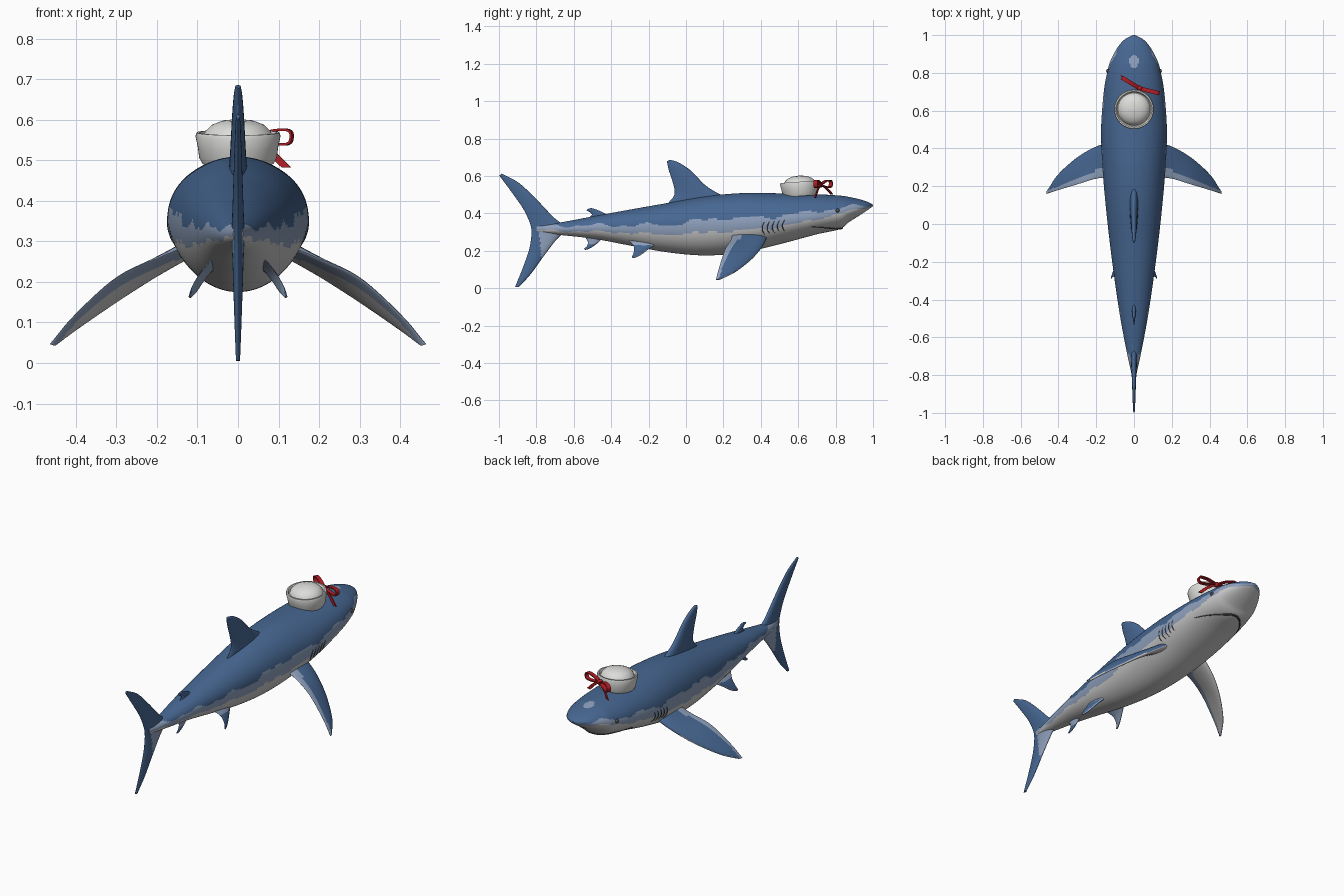
import bpy, bmesh
from math import sin, cos, pi, radians
from mathutils import Vector, Matrix

cube = bpy.data.objects.get("Cube")
if cube:
    bpy.data.objects.remove(cube, do_unlink=True)


def material(name, r, g, b):
    m = bpy.data.materials.new(name)
    m.use_nodes = True
    m.diffuse_color = (r, g, b, 1)
    bsdf = next(n for n in m.node_tree.nodes if n.type == 'BSDF_PRINCIPLED')
    bsdf.inputs["Base Color"].default_value = (r, g, b, 1)
    bsdf.inputs["Roughness"].default_value = 0.7
    return m


BLUE = material("deep_blue", .062, .135, .285)
PALE = material("pale_blue", .27, .35, .50)
BELLY = material("belly_grey", .58, .58, .58)
WHITE = material("hat_white", .72, .72, .70)
RED = material("ribbon_red", .42, .012, .018)
DARK = material("dark_grey", .07, .075, .085)
SKIN = [BLUE, PALE, BELLY]


def smooth(points, steps):
    """Catmull-Rom through points of any dimension."""
    pts = [Vector(p) for p in points]
    pts = [2 * pts[0] - pts[1]] + pts + [2 * pts[-1] - pts[-2]]
    out = []
    for a, b, c, d in zip(pts, pts[1:], pts[2:], pts[3:]):
        for i in range(steps):
            t = i / steps
            out.append(b + (c - a) * (t / 2) + (2 * a - 5 * b + 4 * c - d) * (t * t / 2)
                       + (3 * b - a - 3 * c + d) * (t ** 3 / 2))
    return out + [pts[-2]]


def table(rows, y):
    """Linear lookup in rows sorted by their first value."""
    for a, b in zip(rows, rows[1:]):
        if y <= b[0]:
            t = max(0, (y - a[0]) / (b[0] - a[0]))
            return [p + (q - p) * t for p, q in zip(a, b)]
    return list(rows[-1])


def loft(name, rings, mats, rule=None, angle=50):
    bm = bmesh.new()
    loops = [[bm.verts.new(p) for p in ring] for ring in rings]
    n = len(loops[0])
    for a, b in zip(loops, loops[1:]):
        for k in range(n):
            bm.faces.new((a[k], a[(k + 1) % n], b[(k + 1) % n], b[k]))
    bm.faces.new(loops[0])
    bm.faces.new(loops[-1])
    bmesh.ops.recalc_face_normals(bm, faces=bm.faces)
    if rule:
        for f in bm.faces:
            f.material_index = rule(f.calc_center_median(), f.normal)
    mesh = bpy.data.meshes.new(name)
    bm.to_mesh(mesh)
    bm.free()
    for m in mats:
        mesh.materials.append(m)
    ob = bpy.data.objects.new(name, mesh)
    bpy.context.collection.objects.link(ob)
    bpy.context.view_layer.objects.active = ob
    bpy.ops.object.select_all(action='DESELECT')
    ob.select_set(True)
    bpy.ops.object.shade_smooth_by_angle(angle=radians(angle))
    return ob


def tube(name, path, r, mat):
    """Thin round line tapering at both ends."""
    rings = []
    for i, p in enumerate(path):
        t = (path[min(i + 1, len(path) - 1)] - path[max(i - 1, 0)]).normalized()
        u = t.orthogonal().normalized()
        v = t.cross(u)
        rad = r * (.3 + .7 * sin(pi * i / (len(path) - 1)))
        rings.append([p + (u * cos(a) + v * sin(a)) * rad for a in (k * pi / 3 for k in range(6))])
    loft(name, rings, [mat])


# Body: y, top, bottom, half width, height of widest line
BODY = smooth([(-.80, .335, .30, .012, .318), (-.68, .35, .285, .038, .318), (-.5, .383, .265, .072, .325),
               (-.3, .42, .228, .102, .33), (-.1, .455, .192, .128, .335), (.1, .49, .175, .15, .34),
               (.3, .508, .19, .167, .345), (.5, .507, .235, .174, .36), (.7, .502, .288, .16, .385),
               (.82, .495, .315, .138, .405), (.87, .488, .352, .122, .415), (.93, .475, .39, .09, .43),
               (.975, .46, .42, .052, .44), (1.0, .446, .439, .006, .443)], 12)


def skin_point(row, a, lift=0):
    y, top, bot, w, zc = row
    h = top - zc if sin(a) > 0 else zc - bot
    return Vector(((w + lift) * cos(a), y, zc + (h + lift) * sin(a)))


BANDS = [(-.8, .335, .31), (-.4, .335, .30), (-.1, .34, .285), (.15, .37, .30),
         (.45, .38, .32), (.65, .405, .355), (.82, .43, .40), (1, .446, .435)]


def body_rule(c, n):
    if (c.x / .025) ** 2 + ((c.y - .86) / .035) ** 2 < 1 and c.z > .45:
        return 1
    _, hi, lo = table(BANDS, c.y)
    wave = .008 * sin(c.y * 23) + .005 * sin(c.y * 51)
    return 0 if c.z > hi + wave else 1 if c.z > lo + wave * .6 else 2


loft("body", [[skin_point(r, 2 * pi * k / 88) for k in range(88)] for r in BODY], SKIN, body_rule)

# Mouth, gills and eyes
mouth = [skin_point(table(BODY, .835 - .165 * t * t), -pi / 2 + t * 1.02)
         for t in (i / 16 - 1 for i in range(33))]
tube("mouth_line", mouth, .006, DARK)
for s, side in ((1, "left"), (-1, "right")):
    for g in range(5):
        path = [skin_point(table(BODY, .42 + .027 * g - .012 * sin(pi * i / 8)), -.5 + .065 * i)
                for i in range(9)]
        tube(f"{side}_gill_{g + 1}", [Vector((p.x * s, p.y, p.z)) for p in path], .003, DARK)
    eye = skin_point(table(BODY, .81), .12)
    bpy.ops.mesh.primitive_uv_sphere_add(segments=16, ring_count=10, radius=.011,
                                         location=(s * (eye.x - .003), eye.y, eye.z))
    bpy.context.object.name = f"{side}_eye"
    bpy.context.object.data.materials.append(DARK)
    bpy.ops.object.shade_smooth()


# Fins: lens sections between a leading and a trailing edge
def fin(name, lead, trail, thick, rule=None, flip=1):
    L, T = smooth(lead, 8), smooth(trail, 8)
    last = len(L) - 1
    rings = []
    for i, (a, b) in enumerate(zip(L, T)):
        j, k = max(i - 1, 0), min(i + 1, last)
        n = (b - a).cross(L[k] + T[k] - L[j] - T[j]).normalized()
        th = thick * (1 - .72 * i / last)
        ring = []
        for q in range(28):
            ang = 2 * pi * q / 28
            u = .5 - .5 * cos(ang)
            p = a.lerp(b, u) + n * (th * sin(ang) * (1.15 - .6 * u))
            ring.append((p.x * flip, p.y, p.z))
        rings.append(ring)
    loft(name, rings, SKIN, rule, 60)


def upright(name, lead, trail, thick, rule=None):
    fin(name, [(0, *p) for p in lead], [(0, *p) for p in trail], thick, rule)


upright("dorsal_fin", [(.22, .48), (.11, .545), (.03, .625), (-.04, .672), (-.085, .686)],
        [(-.11, .44), (-.062, .50), (-.072, .57), (-.092, .63), (-.102, .678)], .026)
upright("rear_dorsal_fin", [(-.40, .38), (-.455, .41), (-.50, .427), (-.525, .424)],
        [(-.54, .365), (-.505, .39), (-.512, .405), (-.532, .415)], .012)
upright("anal_fin", [(-.42, .29), (-.48, .235), (-.52, .21), (-.54, .204)],
        [(-.55, .285), (-.525, .25), (-.53, .225), (-.545, .212)], .012,
        lambda c, n: 0 if c.z < .235 else 1)


def tail_rule(c, n):
    return 1 if c.y > -.785 + .1 * (.3 - c.z) and c.z < .315 else 0


upright("upper_tail_fin", [(-.63, .325), (-.70, .372), (-.79, .465), (-.89, .56), (-.985, .613)],
        [(-.825, .29), (-.832, .34), (-.868, .42), (-.93, .51), (-.998, .602)], .02, tail_rule)
upright("lower_tail_fin", [(-.63, .315), (-.69, .262), (-.765, .165), (-.83, .075), (-.895, .005)],
        [(-.828, .34), (-.826, .29), (-.838, .21), (-.872, .11), (-.914, .006)], .02, tail_rule)


def pectoral_rule(c, n):
    if c.y < .285 - .42 * (abs(c.x) - .2):
        return 1
    return 0 if n.z > -.05 else 2


for s, side in ((1, "left"), (-1, "right")):
    fin(f"{side}_pectoral_fin",
        [(.10, .44, .29), (.20, .41, .225), (.30, .352, .155), (.40, .262, .085), (.453, .18, .045)],
        [(.10, .25, .30), (.20, .24, .258), (.30, .21, .21), (.40, .18, .12), (.463, .16, .046)],
        .024, pectoral_rule, s)
    fin(f"{side}_pelvic_fin",
        [(.05, -.13, .25), (.08, -.19, .215), (.105, -.245, .175), (.118, -.28, .16)],
        [(.06, -.31, .26), (.09, -.28, .225), (.112, -.28, .19), (.12, -.29, .167)],
        .012, lambda c, n: 0 if n.z > 0 and c.z < .23 else 1, s)

# Hat: lathed brim, fold and dome
profile = [(.088, 0), (.096, .015), (.099, .04), (.105, .068), (.102, .077), (.095, .077),
           (.089, .066), (.086, .066), (.081, .08), (.064, .096), (.038, .106), (.002, .11)]
hat = loft("sailor_hat", [[(r * cos(2 * pi * k / 48), r * sin(2 * pi * k / 48), z) for k in range(48)]
                          for r, z in profile], [WHITE], angle=40)
hat.matrix_world = Matrix.Translation((0, .612, .492)) @ Matrix.Rotation(radians(4), 4, 'X')

# Ribbon bow: two loops, two tails and a knot
knot = Vector((.03, .718, .552))
UP = Vector((0, 0, 1))


def ribbon(name, points, wide):
    path = smooth(points, 6)
    rings = []
    for i, p in enumerate(path):
        t = path[min(i + 1, len(path) - 1)] - path[max(i - 1, 0)]
        thin = wide.cross(t).normalized() * .003
        rings.append([p + wide + thin, p - wide + thin, p - wide - thin, p + wide - thin])
    loft(name, rings, [RED], angle=40)


for side, d, end in (("left", Vector((.1, -.025, 0)), Vector((.12, .69, .482))),
                     ("right", Vector((-.09, .055, 0)), Vector((-.06, .78, .502)))):
    across = d.cross(UP).normalized()
    shape = [(0, 0), (.5, .02), (.95, .022), (1.02, .002), (.9, -.012), (.45, -.009), (0, 0)]
    ribbon(f"{side}_bow_loop", [knot + d * a + UP * b for a, b in shape], across * .011)
    middle = knot.lerp(end, .5) + UP * .008
    ribbon(f"{side}_bow_tail", [knot, middle, end], d.normalized() * .012)
bpy.ops.mesh.primitive_uv_sphere_add(segments=16, ring_count=10, radius=.015, location=knot)
bpy.context.object.name = "bow_knot"
bpy.context.object.data.materials.append(RED)
bpy.ops.object.shade_smooth()
